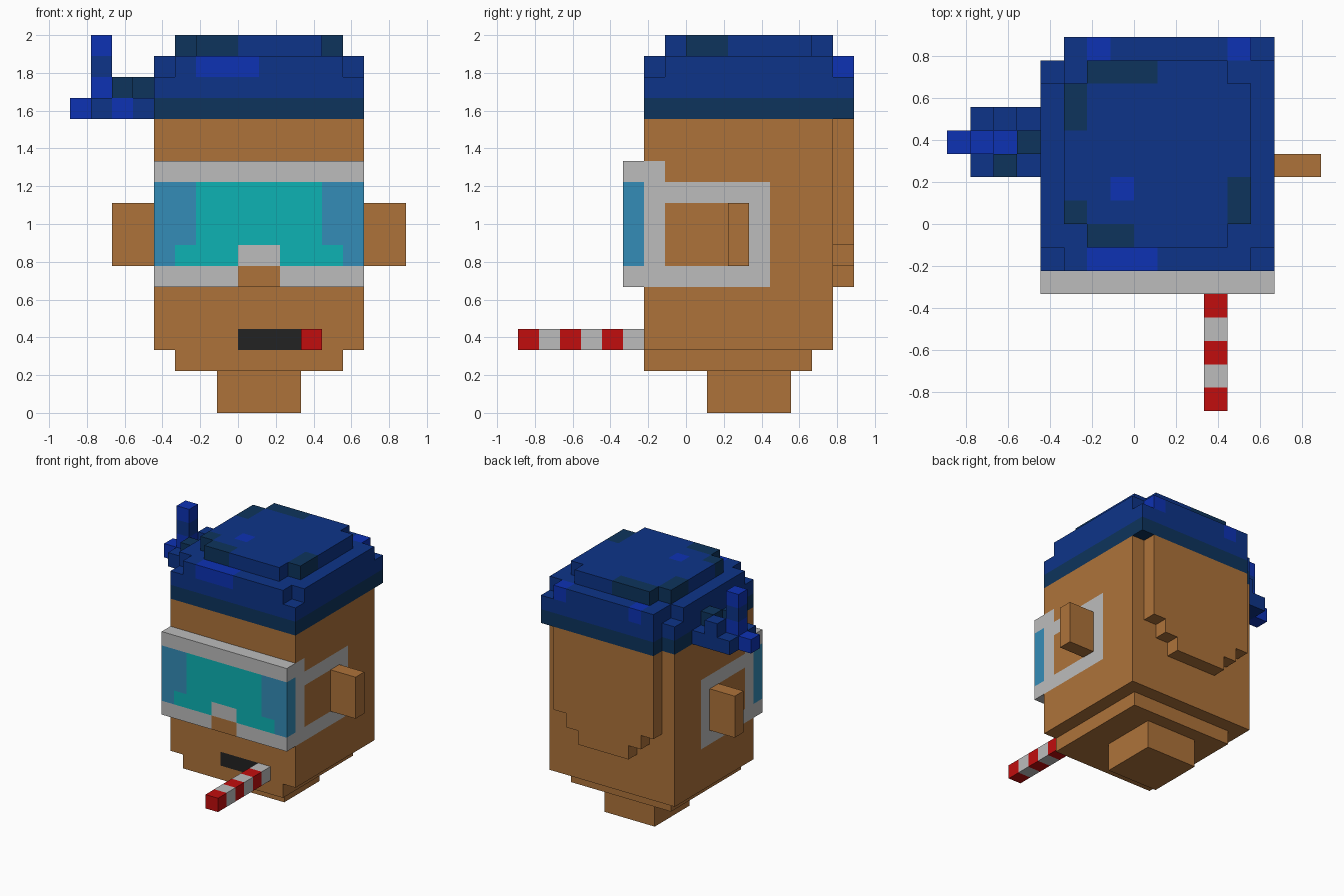
import bpy
import bmesh
from itertools import product
from mathutils import Vector

cube = bpy.data.objects.get("Cube")
if cube:
    bpy.data.objects.remove(cube, do_unlink=True)

U = 1 / 9  # edge of one block
COLOURS = {
    "skin": (0.423, 0.171, 0.042),
    "grey": (0.503, 0.503, 0.503),
    "hat_blue": (0.004, 0.034, 0.246),
    "dark_blue": (0.004, 0.034, 0.107),
    "bright_blue": (0.004, 0.032, 0.456),
    "teal": (0.004, 0.445, 0.456),
    "lens_blue": (0.034, 0.262, 0.474),
    "red": (0.533, 0.004, 0.004),
    "black": (0.016, 0.016, 0.016),
}
MATS = {}
for key, rgb in COLOURS.items():
    m = bpy.data.materials.new(key)
    m.use_nodes = True
    m.diffuse_color = (*rgb, 1)
    bsdf = next(n for n in m.node_tree.nodes if n.type == 'BSDF_PRINCIPLED')
    bsdf.inputs["Base Color"].default_value = (*rgb, 1)
    MATS[key] = m


def box(x, y, z):
    """Block cells inside the given (start, end) ranges."""
    return product(range(*x), range(*y), range(*z))


def paint(cells, colour, x, y, z):
    cells.update((c, colour) for c in box(x, y, z))


def cut(cells, *corners):
    for c in corners:
        cells.pop(c, None)


def build(name, cells):
    """Skin the exposed block faces, then merge flat areas of one colour."""
    used = sorted(set(cells.values()))
    bm = bmesh.new()
    verts = {}

    def vert(p):
        if p not in verts:
            verts[p] = bm.verts.new(Vector(p) * U)
        return verts[p]

    for cell, colour in cells.items():
        for axis, side in product(range(3), (0, 1)):
            near = list(cell)
            near[axis] += 2 * side - 1
            if tuple(near) in cells:
                continue
            a, b = (axis + 1) % 3, (axis + 2) % 3
            ring = []
            for da, db in ((0, 0), (1, 0), (1, 1), (0, 1)):
                p = list(cell)
                p[axis] += side
                p[a] += da
                p[b] += db
                ring.append(vert(tuple(p)))
            face = bm.faces.new(ring if side else ring[::-1])
            face.material_index = used.index(colour)
    bmesh.ops.dissolve_limit(bm, angle_limit=0.01, verts=bm.verts[:],
                             edges=bm.edges[:], delimit={'MATERIAL'})
    mesh = bpy.data.meshes.new(name)
    bm.to_mesh(mesh)
    bm.free()
    for key in used:
        mesh.materials.append(MATS[key])
    bpy.context.collection.objects.link(bpy.data.objects.new(name, mesh))


# Neck and ears
neck = {}
paint(neck, "skin", (-1, 3), (1, 5), (0, 2))
build("neck", neck)
for name, x in (("right_ear", (-6, -4)), ("left_ear", (6, 8))):
    ear = {}
    paint(ear, "skin", x, (2, 3), (7, 10))
    build(name, ear)

# Head with chin, painted mouth and goggle strap on both sides
head = {}
paint(head, "skin", (-3, 5), (-2, 6), (2, 3))
paint(head, "skin", (-4, 6), (-2, 7), (3, 14))
for x in ((-4, -3), (5, 6)):
    paint(head, "grey", x, (-2, 4), (6, 11))
    paint(head, "grey", x, (-2, -1), (11, 12))
    paint(head, "skin", x, (-1, 3), (7, 10))
paint(head, "black", (0, 3), (-2, -1), (3, 4))
build("head", head)

# Raised panel with a stepped lower edge on the back of the head
panel = {}
for x, bottom in (((-3, -2), 8), ((-2, -1), 7), ((-1, 3), 6), ((3, 4), 7), ((4, 5), 8)):
    paint(panel, "skin", x, (7, 8), (bottom, 14))
build("back_panel", panel)

# Goggles: frame, lens with blue ends, nose bridge
goggles = {}
front = (-3, -2)
paint(goggles, "grey", (-4, 6), front, (6, 12))
paint(goggles, "teal", (-4, 6), front, (7, 11))
for wide, narrow in (((-4, -2), (-4, -3)), ((4, 6), (5, 6))):
    paint(goggles, "lens_blue", wide, front, (8, 11))
    paint(goggles, "lens_blue", narrow, front, (7, 8))
paint(goggles, "grey", (0, 2), front, (7, 8))
paint(goggles, "skin", (0, 2), front, (6, 7))
build("goggles", goggles)

# Striped stick in the mouth
stick = {}
for i in range(6):
    paint(stick, "grey" if i % 2 else "red", (3, 4), (i - 8, i - 7), (3, 4))
build("striped_stick", stick)

# Head scarf: dark rim, body with clipped corners, crown
scarf = {}
for z, colour in (((14, 15), "dark_blue"), ((15, 17), "hat_blue")):
    paint(scarf, colour, (-4, 6), (-2, 7), z)
    paint(scarf, colour, (-3, 6), (7, 8), z)
paint(scarf, "bright_blue", (-2, 1), (-2, -1), (16, 17))
for x in (-2, 4):
    paint(scarf, "bright_blue", (x, x + 1), (7, 8), (16, 17))
cut(scarf, (-4, -2, 16), (5, -2, 16), (-4, 6, 16), (5, 7, 16))
crown = (17, 18)
paint(scarf, "hat_blue", (-3, 5), (-1, 7), crown)
for x, y in (((-2, 1), (6, 7)), ((-3, -2), (4, 6)), ((-3, -2), (0, 1)),
             ((-2, 0), (-1, 0)), ((4, 5), (0, 2))):
    paint(scarf, "dark_blue", x, y, crown)
paint(scarf, "bright_blue", (-1, 0), (1, 2), crown)
cut(scarf, *product((-3, 4), (-1, 6), (17,)))
build("head_scarf", scarf)

# Knot with loose ends on the right side of the scarf
knot = {}
paint(knot, "hat_blue", (-7, -4), (2, 5), (14, 15))
paint(knot, "bright_blue", (-8, -7), (3, 4), (14, 15))
paint(knot, "bright_blue", (-6, -5), (2, 4), (14, 15))
paint(knot, "dark_blue", (-6, -5), (2, 3), (15, 16))
paint(knot, "dark_blue", (-5, -4), (3, 4), (15, 16))
paint(knot, "hat_blue", (-6, -5), (4, 5), (15, 16))
paint(knot, "bright_blue", (-7, -6), (3, 4), (15, 18))
paint(knot, "hat_blue", (-7, -6), (3, 4), (16, 17))
build("scarf_knot", knot)
